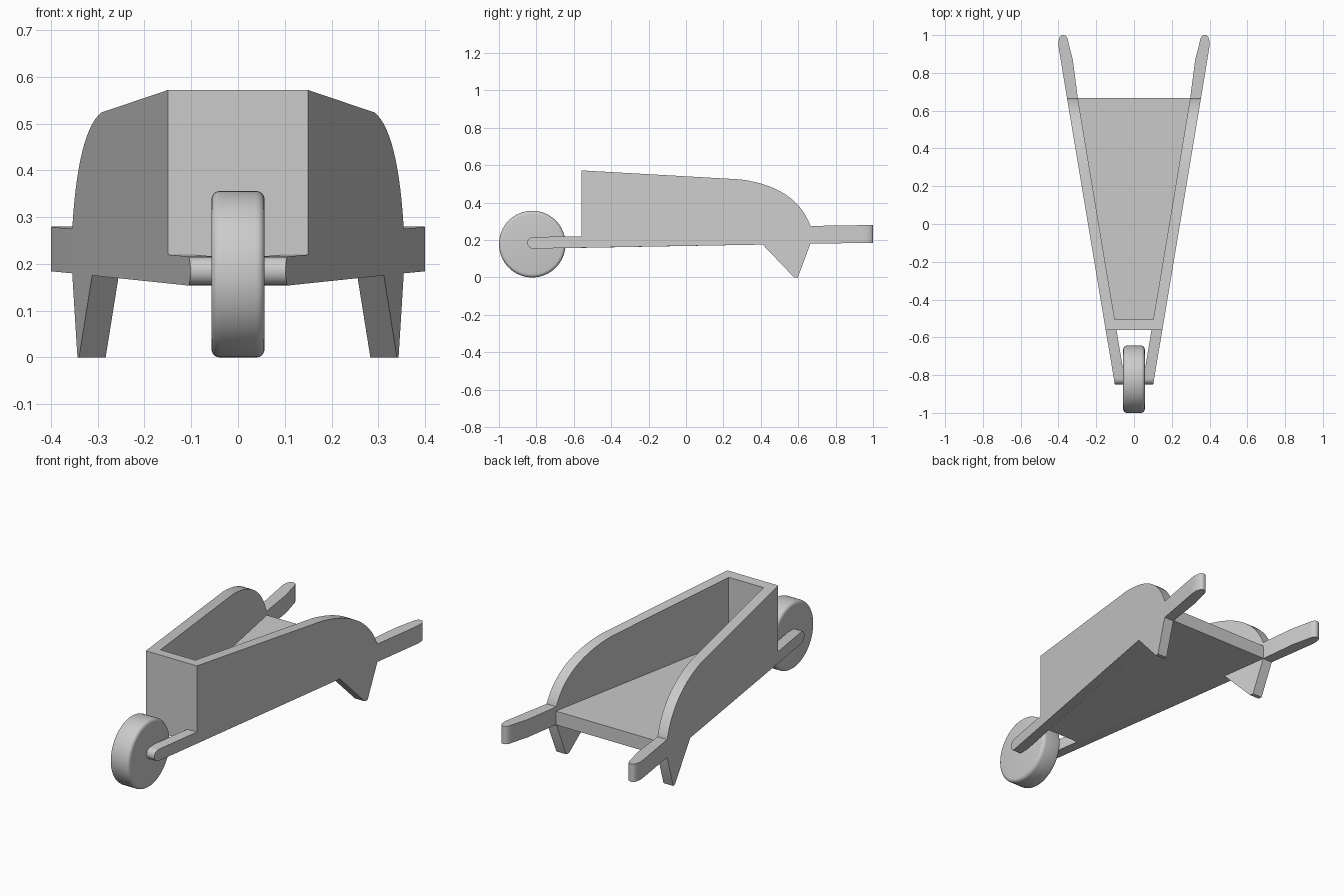
import bpy, bmesh, math
from mathutils import Vector, Matrix

if "Cube" in bpy.data.objects:
    bpy.data.objects.remove(bpy.data.objects["Cube"])

THICK = 0.057


def outer(y):
    # outer face of the splayed side boards
    return 0.15 + (y + 0.56) * 0.167


def inner(y):
    return outer(y) - THICK


def bottom(y):
    return 0.158 + (y + 0.56) * 0.018


def prism(name, ring_a, ring_b, mirror=False, smooth=True):
    # solid between two matching outlines
    bm = bmesh.new()
    a = [bm.verts.new(p) for p in ring_a]
    b = [bm.verts.new(p) for p in ring_b]
    bm.faces.new(a)
    bm.faces.new(b[::-1])
    n = len(a)
    for i in range(n):
        j = (i + 1) % n
        bm.faces.new((a[i], b[i], b[j], a[j]))
    bmesh.ops.recalc_face_normals(bm, faces=bm.faces)
    return finish(name, bm, mirror, smooth)


def finish(name, bm, mirror=False, smooth=True):
    mesh = bpy.data.meshes.new(name)
    bm.to_mesh(mesh)
    bm.free()
    ob = bpy.data.objects.new(name, mesh)
    bpy.context.collection.objects.link(ob)
    if mirror:
        ob.modifiers.new("Mirror", 'MIRROR')
    if smooth:
        bpy.ops.object.select_all(action='DESELECT')
        ob.select_set(True)
        bpy.context.view_layer.objects.active = ob
        bpy.ops.object.shade_smooth_by_angle(angle=math.radians(30))
    return ob


def bezier(p0, p1, p2, steps):
    p0, p1, p2 = map(Vector, (p0, p1, p2))
    return [tuple((1 - t) ** 2 * p0 + 2 * t * (1 - t) * p1 + t * t * p2)
            for t in (i / steps for i in range(steps + 1))]


# Side boards: fork arm, tray wall and leg in one y/z profile
fork_end = [(-0.818 - 0.031 * math.sin(a), 0.185 - 0.031 * math.cos(a))
            for a in (math.pi * i / 10 for i in range(11))]
profile = fork_end + [(-0.56, 0.22), (-0.56, 0.572)]
profile += bezier((0.29, 0.524), (0.59, 0.485), (0.665, 0.275), 14)
profile += [(0.665, 0.18), (0.598, 0.0), (0.578, 0.0), (0.41, bottom(0.41))]
prism("side_board",
      [(outer(y), y, z) for y, z in profile],
      [(inner(y), y, z) for y, z in profile], mirror=True)

# Handles: top-view outline, rounded at the grip end
grip = [(outer(0.66), 0.66), (0.398, 0.93)]
grip += bezier((0.40, 0.955), (0.398, 1.0), (0.378, 1.0), 5)
grip += bezier((0.372, 1.0), (0.352, 1.0), (0.346, 0.955), 5)
grip += [(0.324, 0.87), (inner(0.66), 0.66)]
prism("handle",
      [(x, y, 0.18 + (y - 0.66) * 0.015) for x, y in grip],
      [(x, y, 0.275 + (y - 0.66) * 0.015) for x, y in grip], mirror=True)

# Tray floor
plan = [(s * inner(y), y) for s, y in ((-1, -0.56), (1, -0.56), (1, 0.668), (-1, 0.668))]
prism("tray_floor",
      [(x, y, bottom(y)) for x, y in plan],
      [(x, y, bottom(y) + 0.073) for x, y in plan], smooth=False)

# Front wall of the tray
plan = [(s * inner(y), y) for s, y in ((-1, -0.56), (1, -0.56), (1, -0.505), (-1, -0.505))]
prism("tray_front",
      [(x, y, 0.225) for x, y in plan],
      [(x, y, 0.572 - (y + 0.56) * 0.056) for x, y in plan], smooth=False)

# Wheel: solid disc with rounded rims
R, W = 0.178, 0.057
bm = bmesh.new()
bmesh.ops.create_cone(bm, cap_ends=True, segments=64, radius1=R, radius2=R, depth=2 * W,
                      matrix=Matrix.Translation((0, -1 + R, R)) @ Matrix.Rotation(math.pi / 2, 4, 'Y'))
rims = [e for e in bm.edges if abs(e.verts[0].co.x - e.verts[1].co.x) < 1e-4]
bmesh.ops.bevel(bm, geom=rims, offset=0.018, segments=4, profile=0.5, affect='EDGES')
finish("wheel", bm)
